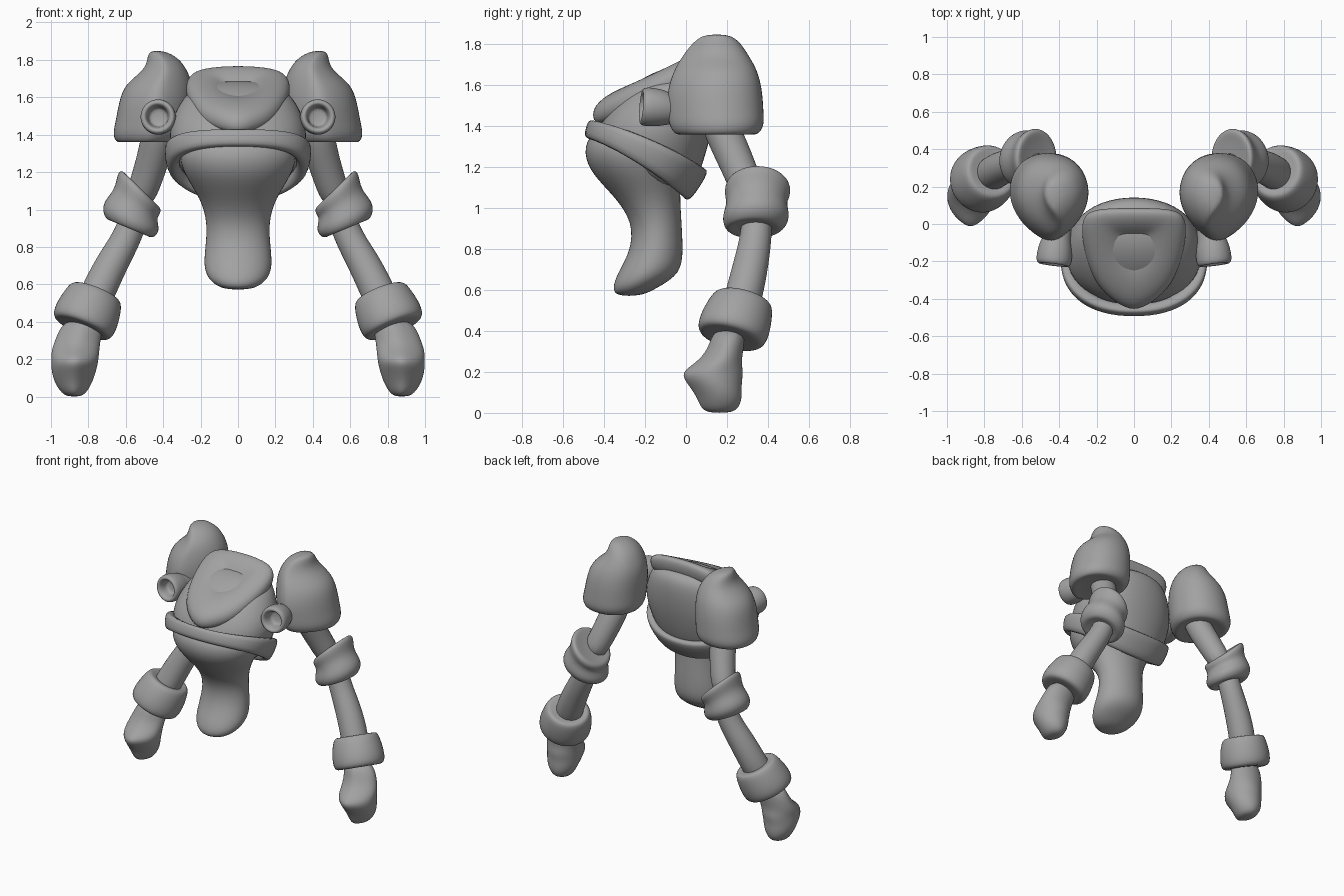
import bpy, bmesh, math
from mathutils import Vector

cube = bpy.data.objects.get("Cube")
if cube:
    bpy.data.objects.remove(cube, do_unlink=True)

GREY = (0.36, 0.36, 0.36, 1)
grey = bpy.data.materials.new("plain grey")
grey.use_nodes = True
grey.diffuse_color = GREY
grey.node_tree.nodes["Principled BSDF"].inputs["Base Color"].default_value = GREY
grey.node_tree.nodes["Principled BSDF"].inputs["Roughness"].default_value = 0.7

UP = (0, 0, 1)


def finish(name, bm, mirror=False, levels=2):
    """Turn a bmesh into a smooth object, mirrored across x if it is one of a pair."""
    bmesh.ops.recalc_face_normals(bm, faces=bm.faces)
    mesh = bpy.data.meshes.new(name)
    bm.to_mesh(mesh)
    bm.free()
    for p in mesh.polygons:
        p.use_smooth = True
    ob = bpy.data.objects.new(name, mesh)
    bpy.context.collection.objects.link(ob)
    mesh.materials.append(grey)
    if mirror:
        ob.modifiers.new("Mirror", "MIRROR").use_mirror_merge = False
    sub = ob.modifiers.new("Subdivision", "SUBSURF")
    sub.levels = sub.render_levels = levels
    return ob


def spow(v, p):
    return math.copysign(abs(v) ** p, v)


def bridge(bm, rings, cap=True):
    n = len(rings[0])
    for a, b in zip(rings, rings[1:]):
        for i in range(n):
            j = (i + 1) % n
            bm.faces.new((a[i], a[j], b[j], b[i]))
    if cap:
        bm.faces.new(rings[0])
        bm.faces.new(rings[-1])


def loft(name, sections, mirror=False, power=1.0, pinch=0.0, n=12):
    """Skin through rings (centre, axis, ru, rv); pinch narrows the front into a point."""
    bm = bmesh.new()
    rings = []
    for c, axis, ru, rv in sections:
        axis = Vector(axis).normalized()
        u = Vector((0, 1, 0)).cross(axis).normalized()
        v = axis.cross(u)
        ring = []
        for i in range(n):
            t = 2 * math.pi * i / n
            a, b = spow(math.cos(t), power), spow(math.sin(t), power)
            if b < 0:
                a *= 1 - pinch * b * b
            ring.append(bm.verts.new(Vector(c) + 1.045 * (u * a * ru + v * b * rv)))
        rings.append(ring)
    bridge(bm, rings)
    return finish(name, bm, mirror)


def stack(rows):
    """Level rings from (x, y, z, rx, ry)."""
    return [((x, y, z), UP, rx, ry) for x, y, z, rx, ry in rows]


def tube(rows, axis):
    """Round rings from (x, y, z, r) sharing one axis."""
    return [((x, y, z), axis, r, r) for x, y, z, r in rows]


# Torso and hanging belly
loft("torso", stack([
    (0, -.10, 1.08, .20, .13), (0, -.17, 1.24, .33, .26), (0, -.155, 1.40, .38, .285),
    (0, -.09, 1.55, .325, .235), (0, -.03, 1.65, .25, .165), (0, 0, 1.69, .12, .08)]),
    power=.9)
loft("belly", stack([
    (0, -.25, 1.40, .26, .19), (0, -.27, 1.30, .325, .235), (0, -.25, 1.18, .285, .225),
    (0, -.19, 1.06, .20, .16), (0, -.14, .93, .162, .118), (0, -.142, .79, .175, .128),
    (0, -.18, .68, .185, .155), (0, -.25, .61, .145, .11), (0, -.28, .57, .07, .06)]))

# Tilted belt, wider towards the back
bm = bmesh.new()
fwd, norm = Vector((0, -.888, .46)), Vector((0, .46, .888))
profile = [(-.5, .90), (-.47, .98), (0, 1.02), (.45, 1.03), (.5, .97), (.45, .82), (-.45, .80)]
STEPS = 32
belt = []
for height, scale in profile:
    ring = []
    for i in range(STEPS):
        t = 2 * math.pi * i / STEPS
        f, s = spow(math.cos(t), .9), spow(math.sin(t), .9)
        width = .135 - .045 * f
        p = Vector((.385 * s * scale, -.21, 1.25 + .03 * s * s)) + fwd * (.31 * f * scale)
        ring.append(bm.verts.new(p + norm * (height * width)))
    belt.append(ring)
bridge(bm, belt + [belt[0]], cap=False)
finish("belt", bm, levels=1)

# Shield-shaped collar plate with a dent in its middle
half = [(0, -.47), (.10, -.42), (.20, -.33), (.26, -.18), (.285, -.02), (.26, .07), (.13, .085), (0, .085)]
outline = half + [(-x, y) for x, y in half[-2:0:-1]]
bm = bmesh.new()
rings = []
for scale, lift in [(.8, -.12), (.97, -.09), (1.02, -.03), (.95, .015), (.7, .03), (.4, .015), (.15, -.03)]:
    ring = []
    for x, y in outline:
        px, py = x * scale, -.1 + (y + .1) * scale
        ring.append(bm.verts.new((px, py, 1.72 + .5 * py + lift - .3 * px * px)))
    rings.append(ring)
bridge(bm, rings)
finish("collar_plate", bm)

# Shoulder guards with a raised inner crest
loft("shoulder_guard", stack([
    (.47, .15, 1.37, .13, .15), (.47, .15, 1.35, .18, .195), (.462, .15, 1.40, .212, .232),
    (.452, .145, 1.47, .205, .232), (.44, .14, 1.57, .20, .232), (.425, .145, 1.67, .185, .205),
    (.385, .145, 1.745, .115, .16), (.40, .15, 1.81, .085, .115), (.435, .15, 1.85, .04, .06)]),
    mirror=True, power=.88, pinch=.6)

# Hollow pipe in front of each shoulder
loft("shoulder_pipe", tube([
    (.39, .02, 1.47, .06), (.415, -.08, 1.485, .075), (.42, -.12, 1.49, .09),
    (.428, -.19, 1.495, .097), (.43, -.22, 1.497, .088), (.43, -.22, 1.497, .062),
    (.427, -.17, 1.495, .052), (.425, -.14, 1.493, .05)], (.12, -1, .08)), mirror=True)

# Arms
loft("upper_arm", tube([
    (.41, .12, 1.50, .085), (.44, .205, 1.32, .09), (.485, .27, 1.17, .083),
    (.54, .33, 1.02, .08)], (-.28, -.4, .87)), mirror=True)
loft("forearm", tube([
    (.53, .35, 1.04, .075), (.58, .345, .87, .075), (.66, .32, .74, .085),
    (.74, .285, .58, .092), (.80, .24, .44, .09)], (-.42, .15, .89)), mirror=True)

# Elbow guards: lower band and a steeper upper flange
loft("elbow_guard", [
    ((.585, .33, .91), (-.38, 0, .92), .09, .09), ((.585, .33, .89), (-.38, 0, .92), .13, .13),
    ((.575, .34, .94), (-.40, 0, .92), .167, .165), ((.565, .345, .99), (-.45, 0, .89), .155, .155),
    ((.545, .345, 1.035), (-.57, 0, .82), .135, .145), ((.53, .35, 1.085), (-.68, 0, .73), .158, .165),
    ((.515, .35, 1.115), (-.70, 0, .71), .145, .15), ((.52, .345, 1.10), (-.70, 0, .71), .09, .10)],
    mirror=True)

# Wrist cuffs
loft("wrist_cuff", tube([
    (.76, .28, .54, .09), (.755, .285, .565, .14), (.775, .265, .51, .162),
    (.815, .235, .42, .178), (.838, .215, .36, .165), (.835, .215, .37, .10)],
    (-.37, .25, .9)), mirror=True)

# Hands with a pointed front knuckle
loft("hand", stack([
    (.82, .215, .42, .11, .08), (.855, .195, .31, .122, .085), (.87, .16, .245, .13, .11),
    (.872, .125, .195, .128, .155), (.878, .14, .14, .122, .13), (.88, .165, .075, .103, .11),
    (.878, .165, .015, .065, .09), (.875, .165, 0, .03, .04)]), mirror=True, pinch=.45)
